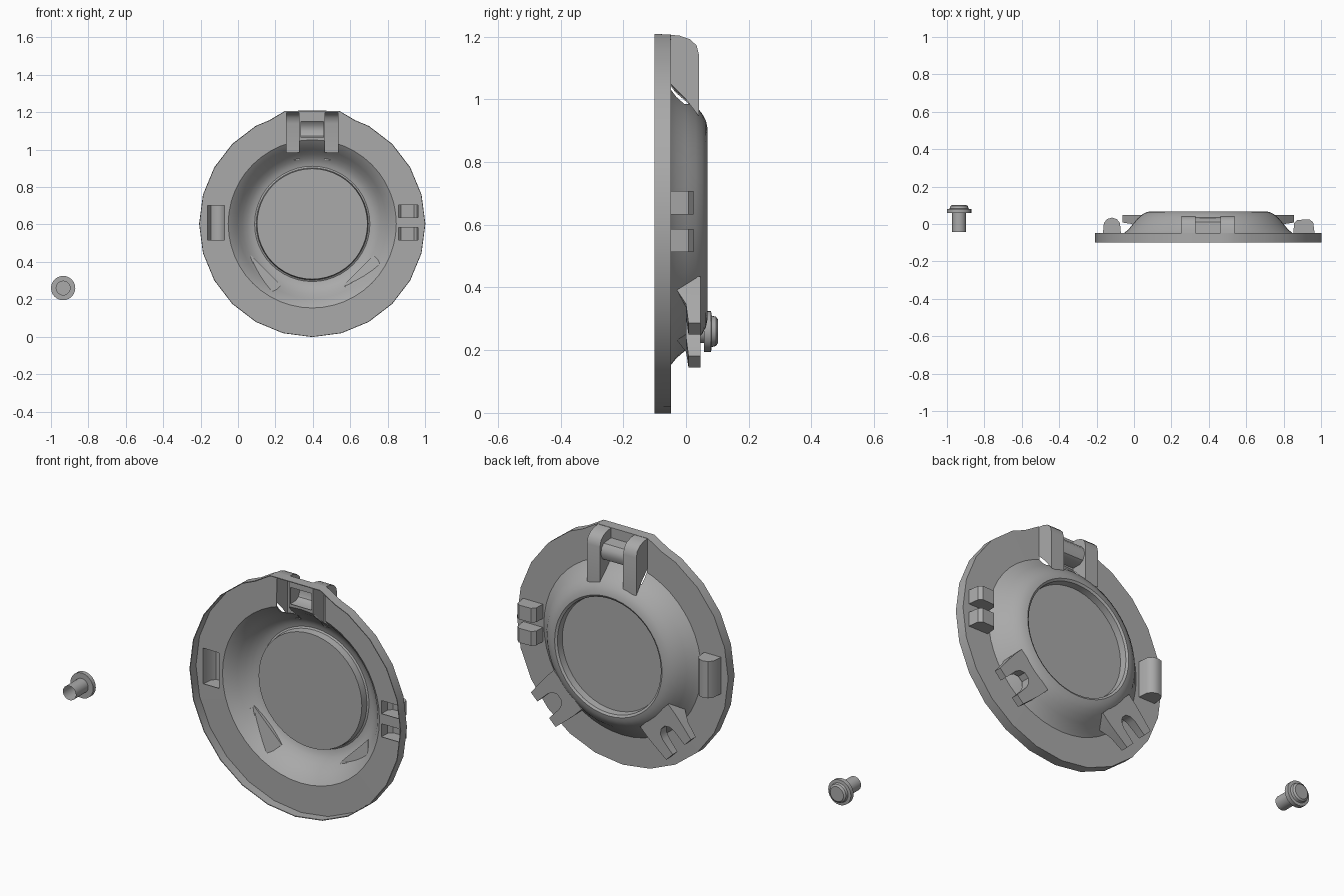
import bpy, bmesh, math
from mathutils import Vector

cube = bpy.data.objects.get("Cube")
if cube:
    bpy.data.objects.remove(cube)

CX, CZ, R = 0.397, 0.603, 0.603
FLANGE = -0.05

grey = bpy.data.materials.new("plain grey")
grey.use_nodes = True
grey.diffuse_color = (0.4, 0.4, 0.4, 1)
grey.node_tree.nodes["Principled BSDF"].inputs["Base Color"].default_value = (0.4, 0.4, 0.4, 1)


def finish(name, bm, angle=35):
    bmesh.ops.recalc_face_normals(bm, faces=bm.faces)
    mesh = bpy.data.meshes.new(name)
    bm.to_mesh(mesh)
    bm.free()
    mesh.materials.append(grey)
    ob = bpy.data.objects.new(name, mesh)
    bpy.context.collection.objects.link(ob)
    bpy.ops.object.select_all(action='DESELECT')
    ob.select_set(True)
    bpy.context.view_layer.objects.active = ob
    bpy.ops.object.shade_smooth_by_angle(angle=math.radians(angle))
    return ob


def lathe(name, profile, sides, cx, cz, radius=lambda r, i: r, cap=True):
    """Turn a (radius, y) profile around a y axis, capping its last ring."""
    bm = bmesh.new()
    rings = []
    for r, y in profile:
        ring = []
        for i in range(sides):
            a = math.tau * i / sides
            q = radius(r, i)
            ring.append(bm.verts.new((cx + q * math.sin(a), y, cz + q * math.cos(a))))
        rings.append(ring)
    for lo, hi in zip(rings, rings[1:]):
        for i in range(sides):
            j = (i + 1) % sides
            bm.faces.new((lo[i], lo[j], hi[j], hi[i]))
    if cap:
        bm.faces.new(rings[-1])
    return bm


def shell(name, profile, axis, a, b):
    """Extrude a profile along x or z as a moulded bump, open at the front."""
    bm = bmesh.new()
    place = (lambda p, t: (t, p[0], p[1])) if axis == 'x' else (lambda p, t: (p[0], p[1], t))
    ends = [[bm.verts.new(place(p, t)) for p in profile] for t in (a, b)]
    for end in ends:
        bm.faces.new(end)
    for i in range(len(profile) - 1):
        bm.faces.new((ends[0][i], ends[0][i + 1], ends[1][i + 1], ends[1][i]))
    return finish(name, bm)


# dished cover with a faceted skirt and a recessed centre plate
SIDES = 48
cover_profile = [(R, -0.1), (R, FLANGE), (0.45, FLANGE), (0.427, -0.032), (0.4, 0.0),
                 (0.375, 0.03), (0.35, 0.05), (0.328, 0.062), (0.308, 0.066),
                 (0.298, 0.06), (0.294, 0.025)]


def facet(r, i):
    return r * math.cos(math.tau / SIDES) if r == R and i % 2 else r


bm = lathe("cover", cover_profile, SIDES, CX, CZ, facet)
for v in bm.verts:
    # flat top edge behind the hinge
    if abs(v.co.x - CX) < 0.16 and v.co.z - CZ > 0.57:
        v.co.z = CZ + R
        v.co.x = CX + (v.co.x - CX) * 0.92
cover = finish("cover", bm)
wall = cover.modifiers.new("wall", 'SOLIDIFY')
wall.thickness = 0.004
wall.offset = 0


def cut_opening(x0, x1, z0, z1):
    """Open the cover behind a hollow bump."""
    bpy.ops.mesh.primitive_cube_add(size=1, location=((x0 + x1) / 2, 0, (z0 + z1) / 2))
    cutter = bpy.context.object
    cutter.name = "opening_cutter"
    cutter.hide_render = True
    cutter.scale = (x1 - x0, 0.6, z1 - z0)
    bpy.context.view_layer.update()
    mod = cover.modifiers.new("opening", 'BOOLEAN')
    mod.operation = 'DIFFERENCE'
    mod.solver = 'EXACT'
    mod.object = cutter
    return cutter


cutters = []

# hinge: two rounded columns and a pin between them
column = [(0.042, 0.945), (0.042, 1.14), (0.034, 1.172), (0.012, 1.192),
          (-0.02, 1.203), (FLANGE, 1.206), (FLANGE, 1.05), (0.0, 1.0)]
for side, x0, x1 in (("right", 0.255, 0.33), ("left", 0.463, 0.538)):
    bm = bmesh.new()
    ends = [[bm.verts.new((x, y, z)) for y, z in column] for x in (x0, x1)]
    for end in ends:
        bm.faces.new(end)
    for i in range(5):
        bm.faces.new((ends[0][i], ends[0][i + 1], ends[1][i + 1], ends[1][i]))
    finish("hinge_column_" + side, bm)
    cutters.append(cut_opening(x0 + 0.003, x1 - 0.003, 0.985, 1.198))

pin = [(FLANGE, 1.06), (0.0, 1.06), (0.022, 1.072), (0.034, 1.1),
       (0.03, 1.13), (0.012, 1.15), (FLANGE, 1.155)]
shell("hinge_pin", pin, 'x', 0.33, 0.463)
cutters.append(cut_opening(0.336, 0.457, 1.064, 1.15))

# single rounded catch on the right side
catch = [(-0.166, FLANGE), (-0.161, 0.005), (-0.145, 0.026), (-0.118, 0.034),
         (-0.092, 0.026), (-0.075, 0.005), (-0.07, FLANGE)]
shell("side_catch", catch, 'z', 0.515, 0.705)
cutters.append(cut_opening(-0.164, -0.072, 0.518, 0.702))

# pair of rounded lugs on the left side
lug = [(0.853, FLANGE), (0.855, 0.003), (0.872, 0.022), (0.94, 0.024),
       (0.958, 0.008), (0.966, FLANGE)]
for name, z0, z1 in (("lower", 0.513, 0.587), ("upper", 0.633, 0.707)):
    shell("side_lug_" + name, lug, 'z', z0, z1)
    cutters.append(cut_opening(0.857, 0.962, z0 + 0.003, z1 - 0.003))

# cut the openings and drop the cutters
bpy.ops.object.select_all(action='DESELECT')
cover.select_set(True)
bpy.context.view_layer.objects.active = cover
for mod in list(cover.modifiers):
    bpy.ops.object.modifier_apply(modifier=mod.name)
for cutter in cutters:
    bpy.data.objects.remove(cutter)
bpy.ops.object.shade_smooth_by_angle(angle=math.radians(35))

# forked clips: (outward, across, lower height) of one half, then mirrored
half = [(0.35, 0.113, 0.03), (0.41, 0.113, -0.03), (0.47, 0.108, 0.0),
        (0.548, 0.1, 0.008), (0.548, 0.048, 0.008), (0.465, 0.045, 0.0),
        (0.438, 0.036, 0.0), (0.42, 0.015, 0.0)]
outline = half + [(r, -w, y) for r, w, y in reversed(half)]
for name, sx in (("right", -1), ("left", 1)):
    out = Vector((sx, 0, -1)).normalized()
    across = Vector((1, 0, sx)).normalized()
    bm = bmesh.new()
    layers = [[], []]
    for r, w, y in outline:
        base = Vector((CX, 0, CZ)) + out * r + across * w
        layers[0].append(bm.verts.new(base + Vector((0, y, 0))))
        layers[1].append(bm.verts.new(base + Vector((0, 0.047, 0))))
    for layer in layers:
        bm.faces.new(layer)
    for i in range(len(outline)):
        j = (i + 1) % len(outline)
        bm.faces.new((layers[0][i], layers[0][j], layers[1][j], layers[1][i]))
    finish("forked_clip_" + name, bm)

# loose plug: open shaft, collar and domed head
plug = [(0.037, -0.043), (0.037, 0.058), (0.065, 0.058), (0.065, 0.08),
        (0.05, 0.082), (0.047, 0.095), (0.038, 0.102)]
finish("plug", lathe("plug", plug, 24, -0.935, 0.26))
